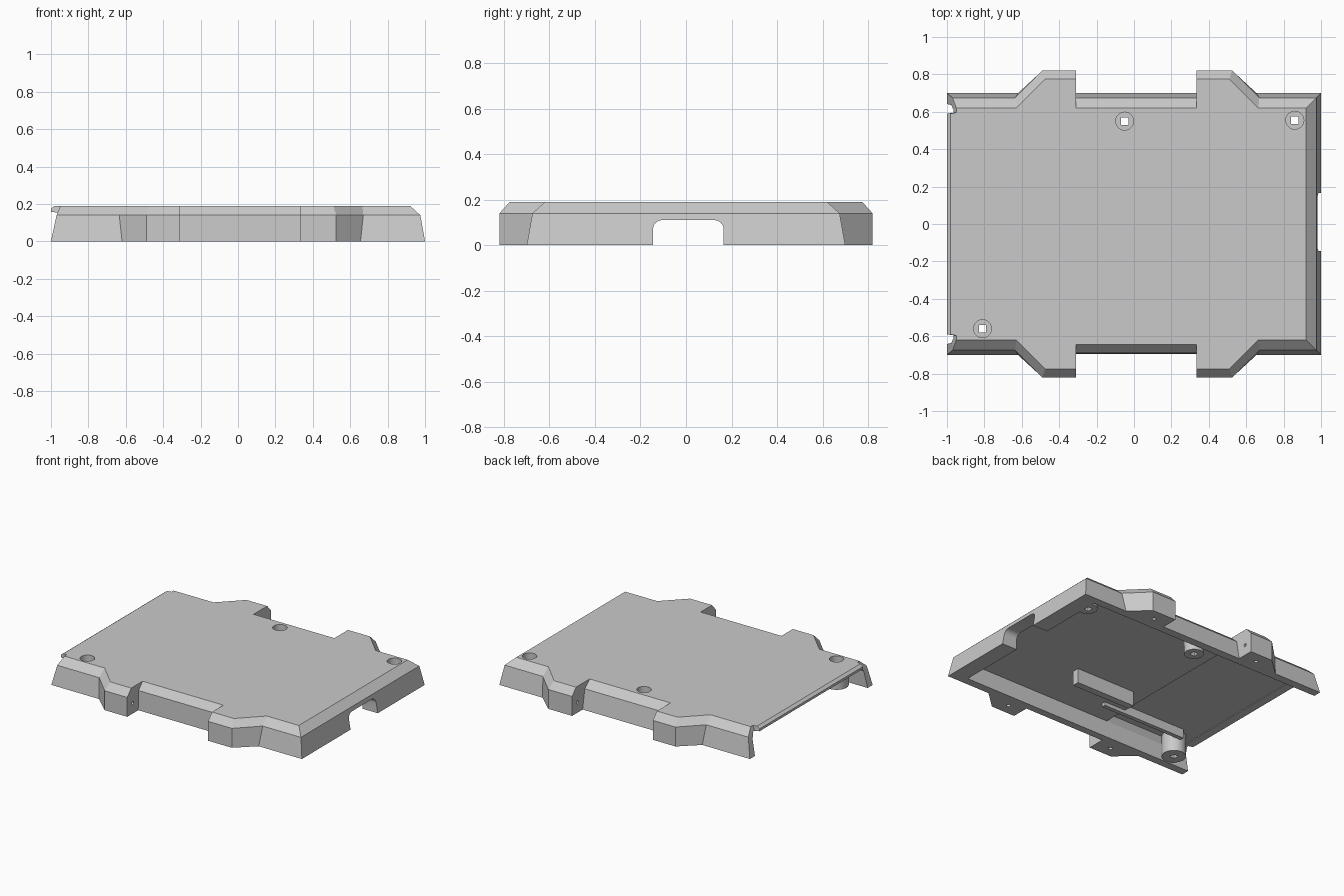
import bpy, bmesh, math

if "Cube" in bpy.data.objects:
    bpy.data.objects.remove(bpy.data.objects["Cube"])

grey = bpy.data.materials.new("plastic_grey")
grey.diffuse_color = (0.59, 0.59, 0.59, 1)
grey.use_nodes = True
grey.node_tree.nodes["Principled BSDF"].inputs["Base Color"].default_value = grey.diffuse_color


def finish(name, bm):
    bmesh.ops.recalc_face_normals(bm, faces=bm.faces)
    me = bpy.data.meshes.new(name)
    bm.to_mesh(me)
    bm.free()
    me.materials.append(grey)
    ob = bpy.data.objects.new(name, me)
    bpy.context.collection.objects.link(ob)
    return ob


def loft(name, rings):
    """Closed solid through rings of matching 3D points."""
    bm = bmesh.new()
    vs = [[bm.verts.new(p) for p in r] for r in rings]
    n = len(vs[0])
    for a, b in zip(vs, vs[1:]):
        for i in range(n):
            j = (i + 1) % n
            bm.faces.new((a[i], a[j], b[j], b[i]))
    bm.faces.new(vs[0][::-1])
    bm.faces.new(vs[-1])
    return finish(name, bm)


def box(name, x0, x1, y0, y1, z0, z1):
    return loft(name, [[(x0, y0, z), (x1, y0, z), (x1, y1, z), (x0, y1, z)] for z in (z0, z1)])


def cylinder(name, x, y, r, z0, z1, n=24):
    ring = [(x + r * math.cos(2 * math.pi * i / n), y + r * math.sin(2 * math.pi * i / n)) for i in range(n)]
    return loft(name, [[(px, py, z) for px, py in ring] for z in (z0, z1)])


def cut(ob, cutter, op='DIFFERENCE'):
    m = ob.modifiers.new("cut", 'BOOLEAN')
    m.operation, m.solver, m.object = op, 'EXACT', cutter
    bpy.context.view_layer.objects.active = ob
    bpy.ops.object.modifier_apply(modifier=m.name)
    bpy.data.objects.remove(cutter)


# Outer body: base, shoulder and top outlines as (left, right, side, lug, kinks, lug corners, front gap)
levels = [
    (0.00, -1.00, 1.000, 0.700, 0.82, -0.62, 0.655, -0.49, 0.525, 0.695),
    (0.14, -0.97, 0.975, 0.675, 0.82, -0.635, 0.67, -0.49, 0.525, 0.69),
    (0.19, -0.95, 0.920, 0.620, 0.775, -0.63, 0.665, -0.475, 0.51, 0.645),
]
rings = []
for z, xl, xr, ys, yl, k0, k1, c0, c1, yg in levels:
    def side(gap):
        return [(xl, ys), (k0, ys), (c0, yl), (-0.31, yl), (-0.31, gap),
                (0.335, gap), (0.335, yl), (c1, yl), (k1, ys), (xr, ys)]
    back, front = side(ys), side(yg)
    rings.append([(x, -y, z) for x, y in front] + [(x, y, z) for x, y in reversed(back)])
body = loft("cover_shell", rings)

# Hollow underside, open at the left end
cut(body, loft("cavity", [[(-1.1, -y, z), (0.88, -y, z), (0.88, y, z), (-1.1, y, z)]
                          for y, z in ((0.645, -0.05), (0.635, 0.115), (0.61, 0.155))]))

# Thicker area of the top plate away from the open end
cut(body, box("thick_plate", -0.30, 0.90, -0.642, 0.642, 0.115, 0.16), 'UNION')

# Thin lip of the top plate along the open end, with slanted ends meeting the side walls
lip = [(-0.93, 0.19), (-0.98, 0.19), (-1.0, 0.175), (-1.0, 0.158), (-0.93, 0.15)]
cut(body, loft("lip", [[(x, s * (0.61 + (-0.95 - x) * 0.5), z) if x > -0.94 else (x, s * 0.59, z)
                        for x, z in lip] for s in (-1, 1)]), 'UNION')

# Rounded cable notch in the right wall
notch, r = [(-0.145, -0.05), (0.165, -0.05)], 0.04
for cy, start in ((0.165 - r, 0), (-0.145 + r, 90)):
    for i in range(7):
        a = math.radians(start + 15 * i)
        notch.append((cy + r * math.cos(a), 0.11 - r + r * math.sin(a)))
cut(body, loft("notch", [[(x, y, z) for y, z in notch] for x in (0.84, 1.1)]))

# Screw bosses with counterbores and square through holes
for x, y, rad in ((-0.05, 0.55, 0.064), (0.86, 0.555, 0.064), (-0.81, -0.56, 0.08)):
    cut(body, cylinder("boss", x, y, rad, 0.004, 0.157), 'UNION')
    cut(body, cylinder("counterbore", x, y, 0.048, 0.10, 0.3))
    cut(body, box("square_hole", x - 0.02, x + 0.02, y - 0.02, y + 0.02, -0.1, 0.3))

# Small pin holes under the lugs and in their inner sides
for s in (-1, 1):
    for x in (-0.42, 0.45):
        cut(body, cylinder("pin_hole", x, s * 0.74, 0.014, -0.05, 0.06, 12))
    for x0, x1 in ((-0.36, -0.25), (0.28, 0.385)):
        ring = [(s * 0.76 + 0.012 * math.cos(i * math.pi / 6), 0.075 + 0.012 * math.sin(i * math.pi / 6))
                for i in range(12)]
        cut(body, loft("side_hole", [[(x, y, z) for y, z in ring] for x in (x0, x1)]))

# Ribs under the top plate
box("tall_rib", -0.19, 0.285, -0.28, -0.23, 0.01, 0.16)
box("low_rib", -0.80, -0.13, -0.48, -0.45, 0.09, 0.16)

for ob in list(bpy.data.objects):
    bpy.ops.object.select_all(action='DESELECT')
    ob.select_set(True)
    bpy.context.view_layer.objects.active = ob
    bpy.ops.object.shade_smooth_by_angle(angle=math.radians(25))
